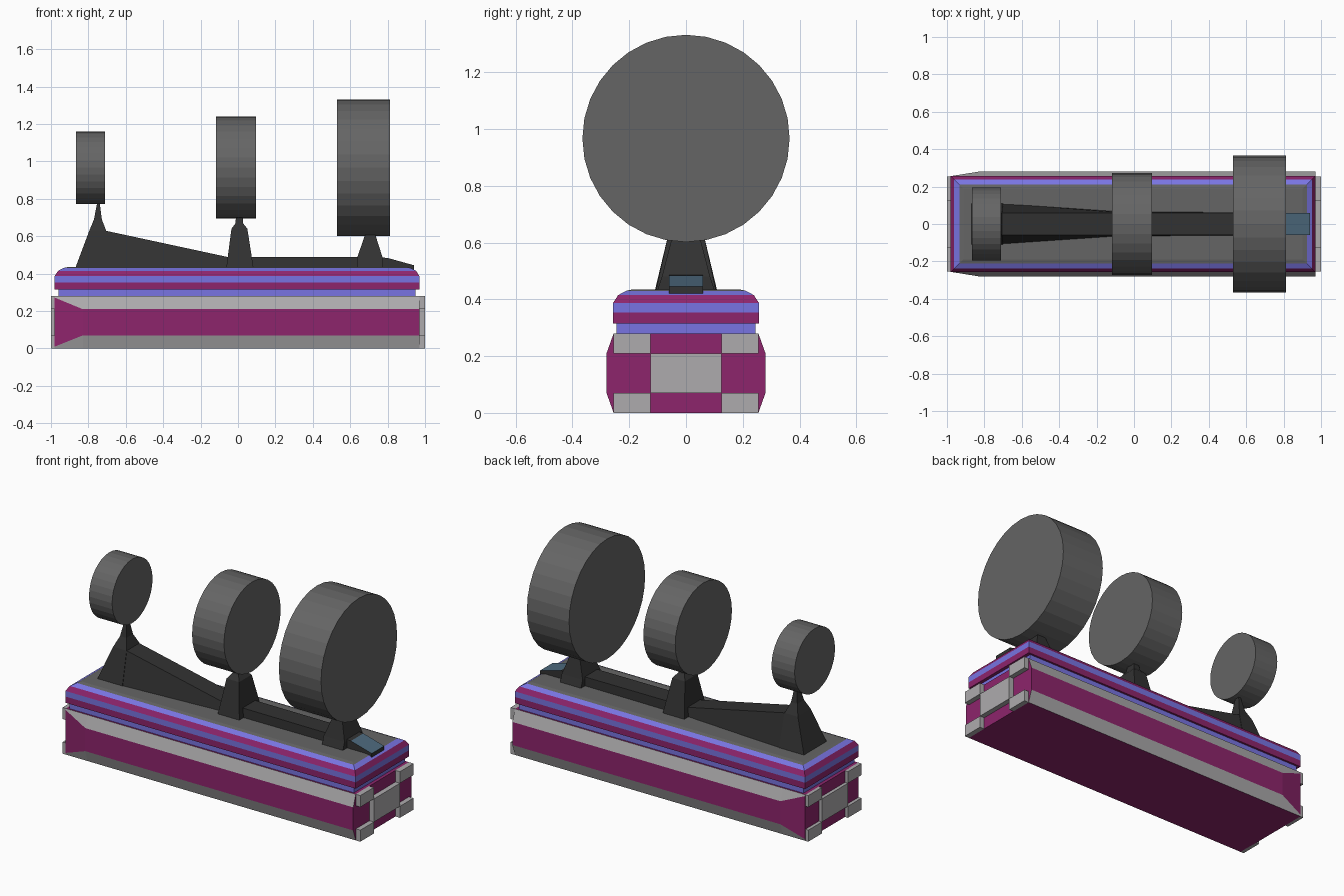
import bpy, bmesh, math
from mathutils import Matrix

if "Cube" in bpy.data.objects:
    bpy.data.objects.remove(bpy.data.objects["Cube"])


def mat(name, r, g, b):
    m = bpy.data.materials.new(name)
    m.diffuse_color = (r, g, b, 1)
    m.use_nodes = True
    m.node_tree.nodes["Principled BSDF"].inputs["Base Color"].default_value = m.diffuse_color
    return m


MAGENTA = mat("magenta", 0.27, 0.018, 0.15)
LIGHT = mat("light grey", 0.42, 0.41, 0.42)
BLUE = mat("periwinkle blue", 0.19, 0.175, 0.76)
GREY = mat("mid grey", 0.13, 0.13, 0.13)
DARK = mat("charcoal", 0.032, 0.032, 0.032)
SLATE = mat("slate blue", 0.075, 0.145, 0.21)


def finish(name, bm, mats):
    bmesh.ops.recalc_face_normals(bm, faces=bm.faces)
    me = bpy.data.meshes.new(name)
    bm.to_mesh(me)
    bm.free()
    for m in mats:
        me.materials.append(m)
    ob = bpy.data.objects.new(name, me)
    bpy.context.collection.objects.link(ob)
    return ob


def loft(name, rings, mats, rule=lambda i, j: 0, caps=(0, 0)):
    """Skin a list of rings; rule(band, side) picks the material slot."""
    bm = bmesh.new()
    vs = [[bm.verts.new(p) for p in r] for r in rings]
    n = len(rings[0])
    for i in range(len(vs) - 1):
        for j in range(n):
            k = (j + 1) % n
            f = bm.faces.new((vs[i][j], vs[i][k], vs[i + 1][k], vs[i + 1][j]))
            f.material_index = rule(i, j)
    bm.faces.new(vs[0][::-1]).material_index = caps[0]
    bm.faces.new(vs[-1]).material_index = caps[1]
    return finish(name, bm, mats)


def rect(x0, x1, y, z):
    return [(x0, -y, z), (x1, -y, z), (x1, y, z), (x0, y, z)]


def box(name, x, y, z, m):
    r = lambda h: [(x[0], y[0], h), (x[1], y[0], h), (x[1], y[1], h), (x[0], y[1], h)]
    return loft(name, [r(z[0]), r(z[1])], [m])


def tower(name, levels, m):
    return loft(name, [rect(*l) for l in levels], [m])


# Lower body: bulged section that flattens at the left end
def section(x, bulge, z1, z2):
    half = [(0.255, 0), (bulge, z1), (bulge, z2), (0.255, 0.28)]
    return [(x, y, z) for y, z in half] + [(x, -y, z) for y, z in half[::-1]]


loft("lower_body",
     [section(-0.98, 0.256, 0.01, 0.272), section(-0.83, 0.28, 0.07, 0.21),
      section(0.97, 0.28, 0.07, 0.21)],
     [MAGENTA, LIGHT], lambda i, j: 1 if j in (0, 2, 4, 6) else 0)

# End plates: centre panel and four corner blocks on each end
for side, xs in (("left", (-1.0, -0.978)), ("right", (0.968, 1.0))):
    box(side + "_end_panel", xs, (-0.125, 0.125), (0.07, 0.21), LIGHT)
    for k, ys in enumerate([(-0.255, -0.125), (0.125, 0.255)]):
        for h, zs in (("lower", (0, 0.07)), ("upper", (0.21, 0.28))):
            box(f"{side}_{h}_corner_{k}", xs, ys, zs, LIGHT)

# Striped upper deck: stepped, then rounded to the grey top
profile = [(0.02, 0.28), (0.02, 0.315), (0, 0.315), (0, 0.353), (0, 0.387),
           (0.018, 0.415), (0.046, 0.43), (0.068, 0.435)]
bands = [1, 0, 0, 1, 0, 1, 2]
loft("striped_deck",
     [rect(-0.98 + d, 0.97 - d, 0.257 - d * (0.6 if d == 0.02 else 1), z) for d, z in profile],
     [MAGENTA, BLUE, GREY], lambda i, j: bands[i], (1, 2))


# Spine running along the deck
def spine_section(x, yb, yt, zt, zb=0.42):
    return [(x, -yb, zb), (x, yb, zb), (x, yt, zt), (x, -yt, zt)]


loft("spine",
     [spine_section(-0.71, 0.11, 0.06, 0.63), spine_section(-0.06, 0.066, 0.06, 0.49),
      spine_section(0.75, 0.06, 0.06, 0.488), spine_section(0.80, 0.06, 0.06, 0.484),
      spine_section(0.94, 0.06, 0.06, 0.445, 0.412)],
     [DARK, SLATE], lambda i, j: 1 if (i == 3 and j == 2) else 0)

# Mounts under each drum
tower("left_mount", [(-0.87, -0.70, 0.11, 0.43), (-0.795, -0.705, 0.062, 0.63),
                     (-0.77, -0.728, 0.032, 0.69), (-0.752, -0.74, 0.012, 0.785)], DARK)
tower("middle_mount", [(-0.062, 0.082, 0.105, 0.435), (-0.035, 0.05, 0.06, 0.64),
                       (-0.014, 0.028, 0.035, 0.668), (-0.01, 0.024, 0.025, 0.71)], DARK)
tower("right_mount", [(0.635, 0.775, 0.1, 0.435), (0.635, 0.775, 0.085, 0.48),
                      (0.682, 0.732, 0.05, 0.615)], DARK)

# Three drums with their axes along x
for name, x0, x1, r in (("small_drum", -0.865, -0.71, 0.194),
                        ("medium_drum", -0.118, 0.096, 0.272),
                        ("large_drum", 0.53, 0.813, 0.365)):
    bm = bmesh.new()
    bmesh.ops.create_cone(bm, cap_ends=True, segments=32, radius1=r, radius2=r, depth=x1 - x0,
                          matrix=Matrix.Translation(((x0 + x1) / 2, 0, 0.967))
                          @ Matrix.Rotation(math.pi / 2, 4, 'Y'))
    finish(name, bm, [GREY])
